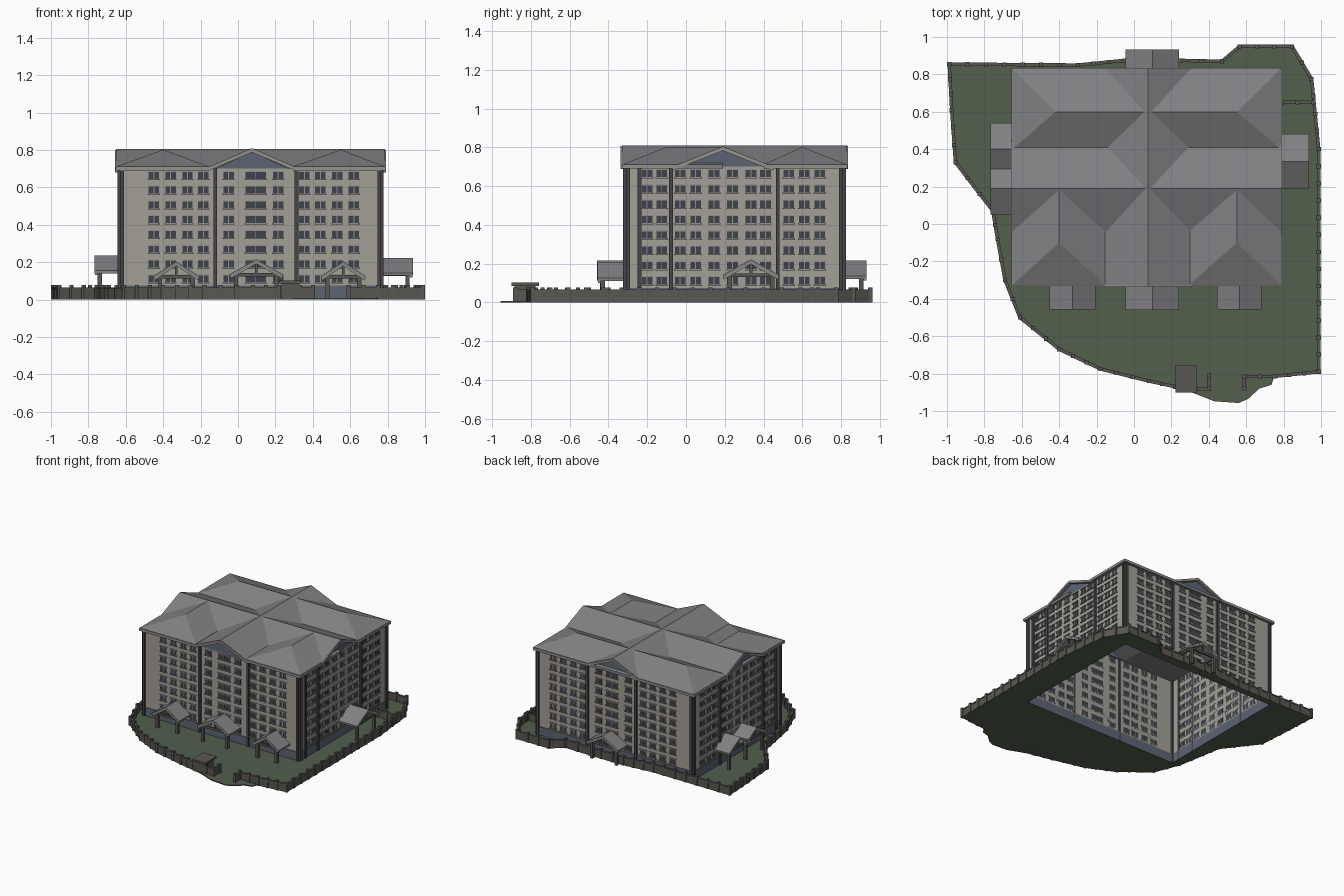
import bpy, bmesh, math
from mathutils import Matrix, Vector

if "Cube" in bpy.data.objects:
    bpy.data.objects.remove(bpy.data.objects["Cube"])

def material(name, col):
    m = bpy.data.materials.new(name)
    m.diffuse_color = (*col, 1)
    m.use_nodes = True
    m.node_tree.nodes["Principled BSDF"].inputs["Base Color"].default_value = m.diffuse_color
    return m

WALL = material("plaster", (0.37, 0.35, 0.31))
ROOF = material("slate", (0.22, 0.22, 0.23))
TRIM = material("trim", (0.30, 0.29, 0.27))
DARK = material("dark_glass", (0.05, 0.055, 0.07))
PIPE = material("dark_metal", (0.06, 0.06, 0.065))
BASE = material("blue_stone", (0.11, 0.13, 0.17))
GRASS = material("grass", (0.085, 0.115, 0.075))
STONE = material("fence_stone", (0.10, 0.095, 0.085))

def finish(bm, name, mat):
    bmesh.ops.recalc_face_normals(bm, faces=bm.faces)
    me = bpy.data.meshes.new(name)
    bm.to_mesh(me)
    bm.free()
    ob = bpy.data.objects.new(name, me)
    me.materials.append(mat)
    bpy.context.collection.objects.link(ob)
    return ob

def box(bm, x0, x1, y0, y1, z0, z1):
    m = Matrix.Translation(((x0+x1)/2, (y0+y1)/2, (z0+z1)/2)) @ Matrix.Diagonal((x1-x0, y1-y0, z1-z0, 1))
    bmesh.ops.create_cube(bm, size=1, matrix=m)

def extrude_profile(bm, pts, axis, a0, a1):
    """Profile (u, z) extruded along x or y."""
    def place(u, z, a):
        return (a, u, z) if axis == 'x' else (u, a, z)
    lo = [bm.verts.new(place(u, z, a0)) for u, z in pts]
    hi = [bm.verts.new(place(u, z, a1)) for u, z in pts]
    n = len(pts)
    bm.faces.new(lo)
    bm.faces.new(hi)
    for i in range(n):
        bm.faces.new((lo[i], lo[(i+1) % n], hi[(i+1) % n], hi[i]))

def gable(bm, axis, c, h, a0, a1, z0, z1, t=0.02):
    extrude_profile(bm, [(c-h, z0), (c, z1), (c+h, z0), (c+h, z0-t), (c, z1-t), (c-h, z0-t)], axis, a0, a1)

def hip(bm, x0, x1, y0, y1, r0, r1, zb, ze, zr):
    """Rectangular hipped roof with a fascia; r0 and r1 are the ridge ends."""
    c = [(x0, y0), (x1, y0), (x1, y1), (x0, y1)]
    b = [bm.verts.new((*p, zb)) for p in c]
    e = [bm.verts.new((*p, ze)) for p in c]
    r = [bm.verts.new((*p, zr)) for p in (r0, r1)]
    bm.faces.new(b)
    for i in range(4):
        bm.faces.new((b[i], b[(i+1) % 4], e[(i+1) % 4], e[i]))
    if r0[0] == r1[0]:
        fs = [(e[0], e[1], r[0]), (e[1], e[2], r[1], r[0]), (e[2], e[3], r[1]), (e[3], e[0], r[0], r[1])]
    else:
        fs = [(e[0], e[1], r[1], r[0]), (e[1], e[2], r[1]), (e[2], e[3], r[0], r[1]), (e[3], e[0], r[0])]
    for f in fs:
        bm.faces.new(f)

X0, X1, Y0, Y1, TOP = -0.63, 0.765, -0.31, 0.81, 0.70
CX, MY = 0.075, 0.19

# outer walls, open at the bottom
bm = bmesh.new()
box(bm, X0, X1, Y0, Y1, 0, TOP)
bmesh.ops.delete(bm, geom=[f for f in bm.faces if abs(f.normal.z) > 0.5], context='FACES')
finish(bm, "building_walls", WALL)

# gable infill walls
bm = bmesh.new()
for a0, a1 in ((Y0, Y0+0.01), (Y1-0.01, Y1)):
    extrude_profile(bm, [(CX-0.22, 0.69), (CX, 0.79), (CX+0.22, 0.69)], 'y', a0, a1)
for a0, a1 in ((X0, X0+0.01), (X1-0.01, X1)):
    extrude_profile(bm, [(MY-0.24, 0.69), (MY, 0.785), (MY+0.24, 0.69)], 'x', a0, a1)
finish(bm, "gable_walls", BASE)

# main roof: crossing gables, front hipped wings, long rear hipped wing
bm = bmesh.new()
gable(bm, 'y', CX, 0.235, -0.33, 0.83, 0.708, 0.81)
gable(bm, 'x', MY, 0.26, -0.652, 0.787, 0.70, 0.805)
hip(bm, -0.65, -0.155, -0.325, MY, (-0.40, -0.10), (-0.40, MY), 0.69, 0.712, 0.802)
hip(bm, 0.295, 0.785, -0.325, MY, (0.55, -0.10), (0.55, MY), 0.69, 0.712, 0.802)
hip(bm, -0.65, 0.785, 0.40, 0.828, (-0.42, 0.60), (0.55, 0.60), 0.69, 0.712, 0.802)
finish(bm, "main_roof", ROOF)

# pale barge boards and eave boards
bm = bmesh.new()
for a in (-0.337, 0.825):
    gable(bm, 'y', CX, 0.235, a, a+0.01, 0.706, 0.806, 0.018)
for a in (-0.657, 0.782):
    gable(bm, 'x', MY, 0.26, a, a+0.01, 0.698, 0.80, 0.018)
for a, b in ((-0.65, -0.155), (0.295, 0.785)):
    box(bm, a, b, -0.331, -0.322, 0.69, 0.71)
    box(bm, a, b, 0.824, 0.833, 0.69, 0.71)
for a, b in ((-0.33, -0.06), (0.44, 0.83)):
    box(bm, -0.656, -0.647, a, b, 0.69, 0.71)
    box(bm, 0.782, 0.79, a, b, 0.69, 0.71)
finish(bm, "eave_boards", TRIM)

# windows: dark pane with hood and sill on every side
panes, sills = bmesh.new(), bmesh.new()
left = [-0.45, -0.36, -0.27, -0.185]
front_cols = [(x, 0.056) for x in left] + [(0.17-x, 0.056) for x in left]
front_cols += [(-0.05, 0.056), (0.095, 0.11), (0.215, 0.056)]
side_cols = [(y, 0.056) for y in (-0.2, -0.125, -0.03, 0.05, 0.145, 0.24, 0.335, 0.41, 0.53, 0.61, 0.69)]

def wall_box(bm, side, u, w, d, z0, z1):
    if side == 'front': box(bm, u-w/2, u+w/2, Y0-d, Y0+0.002, z0, z1)
    if side == 'back': box(bm, u-w/2, u+w/2, Y1-0.002, Y1+d, z0, z1)
    if side == 'left': box(bm, X0-d, X0+0.002, u-w/2, u+w/2, z0, z1)
    if side == 'right': box(bm, X1-0.002, X1+d, u-w/2, u+w/2, z0, z1)

for side in ('front', 'back', 'left', 'right'):
    for u, w in (front_cols if side in ('front', 'back') else side_cols):
        for row in range(8):
            z = 0.665 - 0.079*row
            wall_box(panes, side, u, w, 0.002, z-0.02, z+0.02)
            wall_box(sills, side, u, 0.005, 0.006, z-0.02, z+0.02)
            wall_box(sills, side, u, w+0.008, 0.009, z-0.026, z-0.019)
            wall_box(sills, side, u, w+0.008, 0.007, z+0.018, z+0.024)
finish(panes, "window_panes", DARK)
finish(sills, "window_sills", TRIM)

# drain pipes and stone base course
bm, plinth = bmesh.new(), bmesh.new()
for side in ('front', 'back'):
    for u in (X0+0.01, -0.122, 0.313, X1-0.01):
        wall_box(bm, side, u, 0.02, 0.014, 0, TOP)
    wall_box(plinth, side, (X0+X1)/2, X1-X0+0.01, 0.005, 0, 0.075)
for side in ('left', 'right'):
    for u in (Y0+0.01, -0.24, -0.077, 0.473, Y1-0.01):
        wall_box(bm, side, u, 0.02, 0.014, 0, TOP)
    wall_box(plinth, side, (Y0+Y1)/2, Y1-Y0+0.01, 0.005, 0, 0.075)
finish(bm, "drain_pipes", PIPE)
finish(plinth, "base_course", BASE)

# entrance porches: axis, centre, half width, wall end, outer end, peak
porches = [('y', -0.33, 0.123, Y0, -0.457, 0.205), ('y', 0.098, 0.143, Y0, -0.46, 0.216),
           ('y', 0.563, 0.12, Y0, -0.457, 0.205), ('y', 0.098, 0.143, Y1, 0.932, 0.216),
           ('x', 0.40, 0.14, X0, -0.767, 0.235), ('x', 0.19, 0.14, X0, -0.767, 0.235),
           ('x', 0.335, 0.145, X1, 0.935, 0.222)]
roofs, posts, boards = bmesh.new(), bmesh.new(), bmesh.new()
for axis, c, h, a, b, zp in porches:
    s = 1 if b > a else -1
    ze = zp - 0.08
    gable(roofs, axis, c, h, min(a, b), max(a, b), ze, zp, 0.014)
    e = b - s*0.002
    gable(boards, axis, c, h-0.004, min(e, e-s*0.014), max(e, e-s*0.014), ze-0.006, zp-0.006, 0.018)
    p = b - s*0.028
    for u in (c-h+0.035, c+h-0.035):
        r = ((p-0.011, p+0.011), (u-0.011, u+0.011)) if axis == 'x' else ((u-0.011, u+0.011), (p-0.011, p+0.011))
        box(posts, *r[0], *r[1], 0, ze+0.005)
        q = sorted((a, p))
        r = (q, (u-0.008, u+0.008)) if axis == 'x' else ((u-0.008, u+0.008), q)
        box(posts, *r[0], *r[1], ze-0.015, ze+0.005)
    q = (c-h+0.03, c+h-0.03)
    r = ((p-0.008, p+0.008), q) if axis == 'x' else (q, (p-0.008, p+0.008))
    box(posts, *r[0], *r[1], ze-0.012, ze+0.006)
    r = ((p-0.006, p+0.006), (c-0.007, c+0.007))
    box(posts, *(r[0] + r[1] if axis == 'x' else r[1] + r[0]), ze, zp-0.01)
finish(roofs, "porch_roofs", ROOF)
finish(posts, "porch_posts", STONE)
finish(boards, "porch_boards", TRIM)

# plot outline, from right of the gate counter-clockwise to left of it
fence = [(0.59, -0.815), (0.75, -0.815), (0.988, -0.79), (0.988, 0.40), (0.95, 0.775), (0.845, 0.95),
         (0.565, 0.95), (0.47, 0.87), (0.25, 0.875), (-0.05, 0.875), (-0.30, 0.85), (-0.988, 0.855),
         (-0.975, 0.61), (-0.955, 0.33), (-0.825, 0.16), (-0.755, 0.07), (-0.73, -0.08), (-0.69, -0.30),
         (-0.61, -0.50), (-0.40, -0.67), (-0.18, -0.775), (0.08, -0.84), (0.22, -0.87)]
bulge = [(0.32, -0.905), (0.43, -0.948), (0.56, -0.957), (0.61, -0.935), (0.67, -0.88), (0.735, -0.86)]

# ground with an opening under the building
bm = bmesh.new()
hole = [(X0, Y0), (X1, Y0), (X1, Y1), (X0, Y1)]
edges = []
for loop in (fence[1:] + bulge, hole):
    vs = [bm.verts.new((x, y, 0.008)) for x, y in loop]
    edges += [bm.edges.new((vs[i], vs[(i+1) % len(vs)])) for i in range(len(vs))]
bmesh.ops.triangle_fill(bm, edges=edges, use_beauty=True, normal=(0, 0, 1))
ground = finish(bm, "ground", GRASS)
ex = bmesh.new()
ex.from_mesh(ground.data)
res = bmesh.ops.extrude_face_region(ex, geom=ex.faces[:])
for v in res["geom"]:
    if isinstance(v, bmesh.types.BMVert):
        v.co.z = 0
bmesh.ops.recalc_face_normals(ex, faces=ex.faces)
ex.to_mesh(ground.data)
ex.free()

# boundary fence: wall panels, coping and posts
walls, piers = bmesh.new(), bmesh.new()
def bar(bm, p, q, w, z0, z1):
    p, q = Vector(p), Vector(q)
    d, m = q - p, (p + q)/2
    mat = (Matrix.Translation((m.x, m.y, (z0+z1)/2)) @ Matrix.Rotation(math.atan2(d.y, d.x), 4, 'Z')
           @ Matrix.Diagonal((d.length, w, z1-z0, 1)))
    bmesh.ops.create_cube(bm, size=1, matrix=mat)

runs = list(zip(fence, fence[1:])) + [((0.79, 0.65), (0.96, 0.65)), ((0.40, -0.81), (0.40, -0.88)),
        ((0.59, -0.815), (0.59, -0.88)), ((0.33, -0.88), (0.40, -0.88))]
for p, q in runs:
    bar(walls, p, q, 0.012, 0, 0.058)
    bar(walls, p, q, 0.018, 0.056, 0.066)
    n = max(1, round((Vector(q)-Vector(p)).length/0.095))
    for i in range(n+1):
        x, y = Vector(p).lerp(Vector(q), i/n)
        box(piers, x-0.011, x+0.011, y-0.011, y+0.011, 0, 0.078)
finish(walls, "fence_walls", STONE)
finish(piers, "fence_posts", STONE)

# gatehouse
bm = bmesh.new()
box(bm, 0.232, 0.325, -0.885, -0.775, 0, 0.09)
box(bm, 0.222, 0.338, -0.90, -0.757, 0.086, 0.102)
finish(bm, "gatehouse", STONE)
